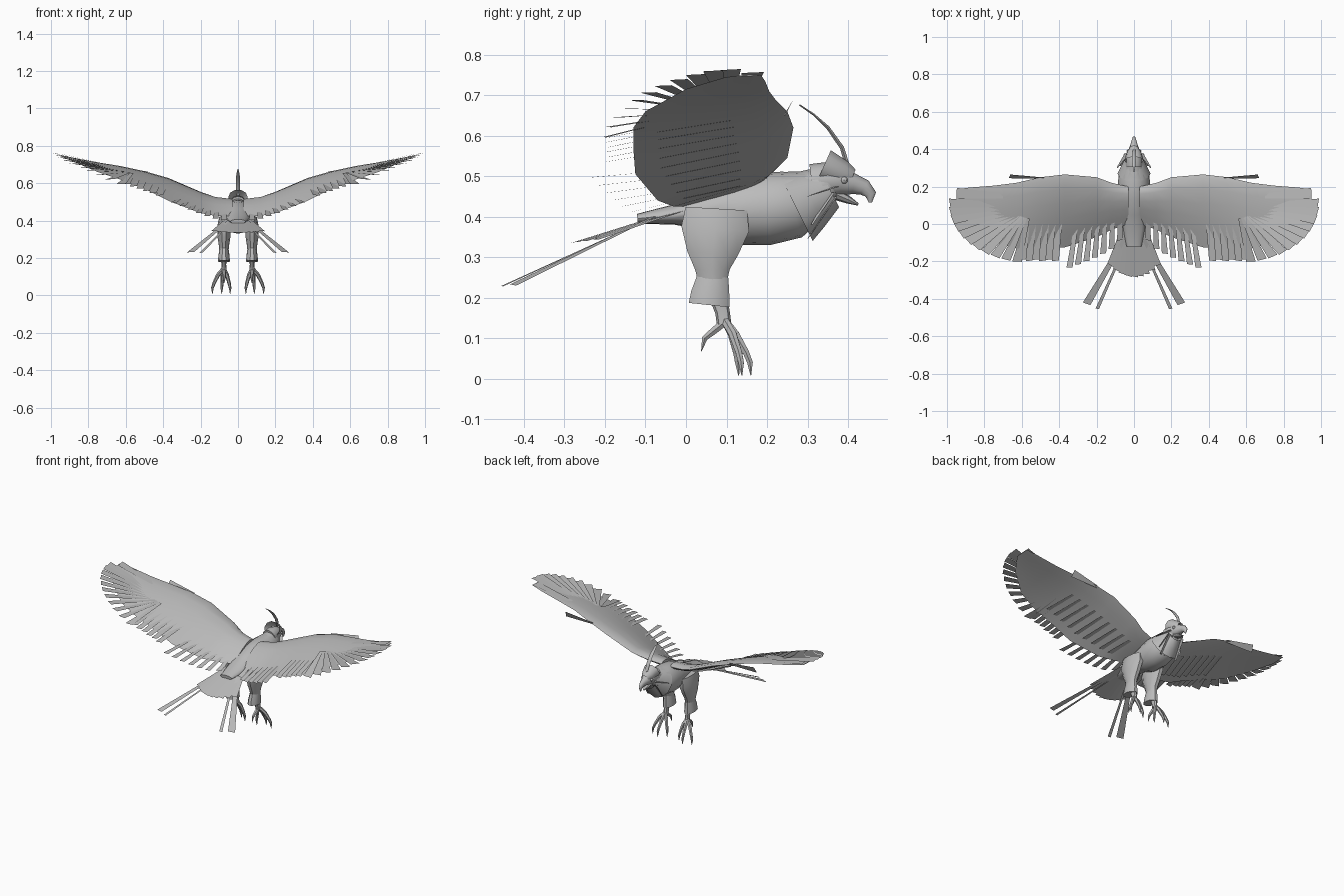
import bpy, bmesh, math
from mathutils import Vector as V

cube = bpy.data.objects.get("Cube")
if cube:
    bpy.data.objects.remove(cube, do_unlink=True)

GREY = (0.5, 0.5, 0.5, 1)
grey = bpy.data.materials.new("plain grey")
grey.use_nodes = True
grey.diffuse_color = GREY
grey.node_tree.nodes["Principled BSDF"].inputs["Base Color"].default_value = GREY


def finish(name, bm, mirror=False, smooth=True, angle=40):
    bmesh.ops.recalc_face_normals(bm, faces=bm.faces[:])
    me = bpy.data.meshes.new(name)
    bm.to_mesh(me)
    bm.free()
    ob = bpy.data.objects.new(name, me)
    bpy.context.collection.objects.link(ob)
    me.materials.append(grey)
    if mirror:
        ob.modifiers.new("Mirror", 'MIRROR').use_clip = False
    if smooth:
        bpy.ops.object.select_all(action='DESELECT')
        ob.select_set(True)
        bpy.context.view_layer.objects.active = ob
        bpy.ops.object.shade_smooth_by_angle(angle=math.radians(angle))
    return ob


def tube(bm, path, radii, sides=12, caps=True):
    """Loft ellipses (side radius, other radius) along a path."""
    pts = [V(p) for p in path]
    rings = []
    for i, p in enumerate(pts):
        t = (pts[min(i + 1, len(pts) - 1)] - pts[max(i - 1, 0)]).normalized()
        side = (V((1, 0, 0)) - t * t.x).normalized()
        up = side.cross(t)
        ra, rb = radii[i]
        rings.append([bm.verts.new(p + side * ra * math.cos(a) + up * rb * math.sin(a))
                      for a in (2 * math.pi * k / sides for k in range(sides))])
    for a, b in zip(rings, rings[1:]):
        for k in range(sides):
            j = (k + 1) % sides
            bm.faces.new((a[k], a[j], b[j], b[k]))
    if caps:
        bm.faces.new(rings[0])
        bm.faces.new(rings[-1])


def blade(bm, root, tip, w0, w1, side=None):
    """Flat feather with a slanted end."""
    root, tip = V(root), V(tip)
    d = (tip - root).normalized()
    s = V(side) if side else d.cross(V((0, 0, 1))).normalized()
    bm.faces.new([bm.verts.new(p) for p in (
        root - s * w0 / 2, root + s * w0 / 2,
        tip + s * w1 / 2 - d * w1 * 0.2, tip - s * w1 / 2)])


def yz(rows):
    """Rows of y, z, side radius, other radius -> centred path and radii."""
    return [(0, r[0], r[1]) for r in rows], [r[2:] for r in rows]


# Body and neck
bm = bmesh.new()
tube(bm, *yz([(-.12, .395, .04, .012), (-.03, .405, .058, .025), (.05, .415, .07, .05),
              (.13, .415, .08, .085), (.2, .42, .088, .09), (.26, .43, .082, .085),
              (.31, .455, .058, .065), (.35, .485, .042, .045)]), sides=16)
finish("body", bm)

# Head tapering into a hooked beak
bm = bmesh.new()
tube(bm, *yz([(.31, .485, .045, .045), (.35, .49, .044, .045), (.385, .487, .036, .036),
              (.415, .48, .022, .025), (.44, .472, .015, .02), (.456, .455, .009, .014),
              (.455, .435, .003, .004)]))
finish("head", bm)
bm = bmesh.new()
tube(bm, *yz([(.37, .455, .024, .014), (.4, .442, .015, .01), (.425, .43, .004, .003)]), sides=8)
finish("lower_beak", bm)

# Flared feather cap and neck ruff, open shells
bm = bmesh.new()
tube(bm, *yz([(.41, .495, .022, .024), (.385, .505, .038, .036), (.34, .525, .052, .045)]),
     sides=10, caps=False)
finish("head_cap", bm)
bm = bmesh.new()
tube(bm, *yz([(.355, .468, .045, .05), (.31, .445, .068, .075), (.27, .425, .088, .095)]),
     sides=12, caps=False)
finish("neck_ruff", bm)

# Beard, cheek feathers and swept plume
bm = bmesh.new()
for x in (.012, .04):
    blade(bm, (x, .37, .45), (x + .015, .3, .345), .03, .01)
blade(bm, (.04, .375, .475), (.09, .3, .45), .02, .006)
blade(bm, (.04, .36, .46), (.075, .31, .38), .025, .008)
finish("throat_feathers", bm, mirror=True, smooth=False)
bm = bmesh.new()
tube(bm, *yz([(.4, .52, .006, .007), (.385, .57, .012, .006), (.35, .62, .012, .005),
              (.315, .652, .008, .003), (.28, .676, .002, .002)]), sides=6)
finish("plume", bm)

# Eyes under a low brow
bm = bmesh.new()
bmesh.ops.create_uvsphere(bm, u_segments=8, v_segments=6, radius=.009)
bmesh.ops.translate(bm, verts=bm.verts[:], vec=(.031, .39, .49))
finish("eyes", bm, mirror=True)

# Wing stations: x, front y, rear y, front z, rear z, thickness
STATIONS = [(.03, .2, .0, .5, .425, .045), (.12, .22, -.03, .515, .425, .04),
            (.2, .25, -.07, .545, .44, .035), (.37, .265, -.125, .62, .505, .03),
            (.5, .25, -.13, .66, .57, .02), (.63, .22, -.13, .69, .62, .012),
            (.75, .205, -.1, .71, .66, .008), (.88, .195, .0, .735, .715, .005),
            (.95, .185, .1, .75, .745, .003)]


def station(x):
    for a, b in zip(STATIONS, STATIONS[1:]):
        if x <= b[0]:
            f = (x - a[0]) / (b[0] - a[0])
            return [p + (q - p) * f for p, q in zip(a, b)]
    return STATIONS[-1]


def wing_point(x, t, lift=0):
    """t runs from the front edge (0) to the rear edge (1)."""
    _, y0, y1, z0, z1, th = station(x)
    bulge = math.sin(math.pi * t ** .6)
    return V((x, y0 + (y1 - y0) * t,
              z0 + (z1 - z0) * t ** 1.3 + bulge * th * lift))


bm = bmesh.new()
CHORD = (0, .06, .2, .4, .6, .8, 1)
loops = []
for s in STATIONS:
    top = [wing_point(s[0], t, .6) for t in CHORD]
    low = [wing_point(s[0], t, -.5) for t in CHORD[-2:0:-1]]
    loops.append([bm.verts.new(p) for p in top + low])
for a, b in zip(loops, loops[1:]):
    for k in range(len(a)):
        j = (k + 1) % len(a)
        bm.faces.new((a[k], a[j], b[j], b[k]))
bm.faces.new(loops[0])
bm.faces.new(loops[-1])
finish("wings", bm, mirror=True, angle=50)

# Short inner flight feathers
bm = bmesh.new()
for i in range(7):
    f = i / 6
    x = .075 + .235 * f
    root = wing_point(x, .75)
    tip = (x + .035 * f, -.09 - .145 * f ** .65, .402 + .095 * f ** 1.3)
    blade(bm, root, tip, .02, .032)
# Overlapping middle feathers
for i in range(6):
    x = .41 + .035 * i
    blade(bm, wing_point(x - .01, .6), (x + .01, -.2 + .006 * (i % 2), .535 + .012 * i), .035, .036)
finish("inner_flight_feathers", bm, mirror=True, smooth=False)

# Long outer flight feathers fanned about the wrist
bm = bmesh.new()
for i in range(11):
    deg = -80 + 8.2 * i
    a = math.radians(deg)
    c, s = math.cos(a), math.sin(a)
    tip = (.55 + .44 * c, .1 + .31 * s, .765 - .17 * (abs(deg) / 80) ** 1.5)
    root = (.55 + .1 * c, .1 + .07 * s, .655 + .002 * i)
    blade(bm, root, tip, .02, .05)
blade(bm, (.7, .15, .7), (.947, .165, .757), .03, .055)
# Narrow plate at the bend of the wing
blade(bm, (.48, .245, .655), (.67, .255, .67), .015, .045, side=(0, .45, .89))
finish("outer_flight_feathers", bm, mirror=True, smooth=False)

# Covert rows lying under the wing
bm = bmesh.new()
for i in range(9):
    x = .14 + .05 * i
    blade(bm, wing_point(x, .35, -.6), wing_point(x + .03, .85, -.9), .03, .045)
finish("under_coverts", bm, mirror=True, smooth=False)

# Tail fan of overlapping feathers
bm = bmesh.new()
for i in range(-4, 5):
    f = i / 4
    blade(bm, (.035 * f, .0, .425 - .006 * abs(f)),
          (.125 * f, -.285 + .06 * f * f, .335 + .008 * f * f), .045, .042)
finish("tail_fan", bm, smooth=False)

# Long tail streamers
bm = bmesh.new()
blade(bm, (.05, -.08, .4), (.255, -.43, .23), .018, .042)
blade(bm, (.04, -.1, .39), (.197, -.455, .228), .01, .018)
finish("tail_streamers", bm, mirror=True, smooth=False)


def leg_part(name, rows, sides=10, x=.075):
    bm = bmesh.new()
    tube(bm, [(x, r[0], r[1]) for r in rows], [r[2:] for r in rows], sides)
    finish(name, bm, mirror=True)


# Thighs, feathered cuffs and shanks
leg_part("thighs", [(.075, .42, .025, .08), (.072, .37, .036, .088), (.066, .31, .034, .066),
                    (.065, .27, .028, .045), (.066, .235, .024, .036)])
leg_part("cuffs", [(.067, .255, .024, .04), (.06, .21, .03, .05), (.057, .182, .032, .053)])
leg_part("shanks", [(.08, .2, .014, .022), (.09, .165, .012, .018), (.094, .135, .015, .018)], 8)

# Clawed toes: three forward, one back
bm = bmesh.new()
for x, y in ((-.035, -.03), (.01, .0), (.06, -.022)):
    tube(bm, [(.077, .095, .145), (.077 + x * .5, .122 + y * .3, .11),
              (.077 + x * .85, .148 + y * .8, .065), (.077 + x, .158 + y, .04),
              (.077 + x, .16 + y, .008)],
         [(.011, .011), (.011, .011), (.009, .009), (.007, .008), (.001, .001)], 6)
tube(bm, [(.077, .095, .14), (.075, .068, .118), (.073, .046, .1), (.073, .038, .068)],
     [(.011, .011), (.011, .01), (.008, .008), (.001, .001)], 6)
finish("toes", bm, mirror=True)
